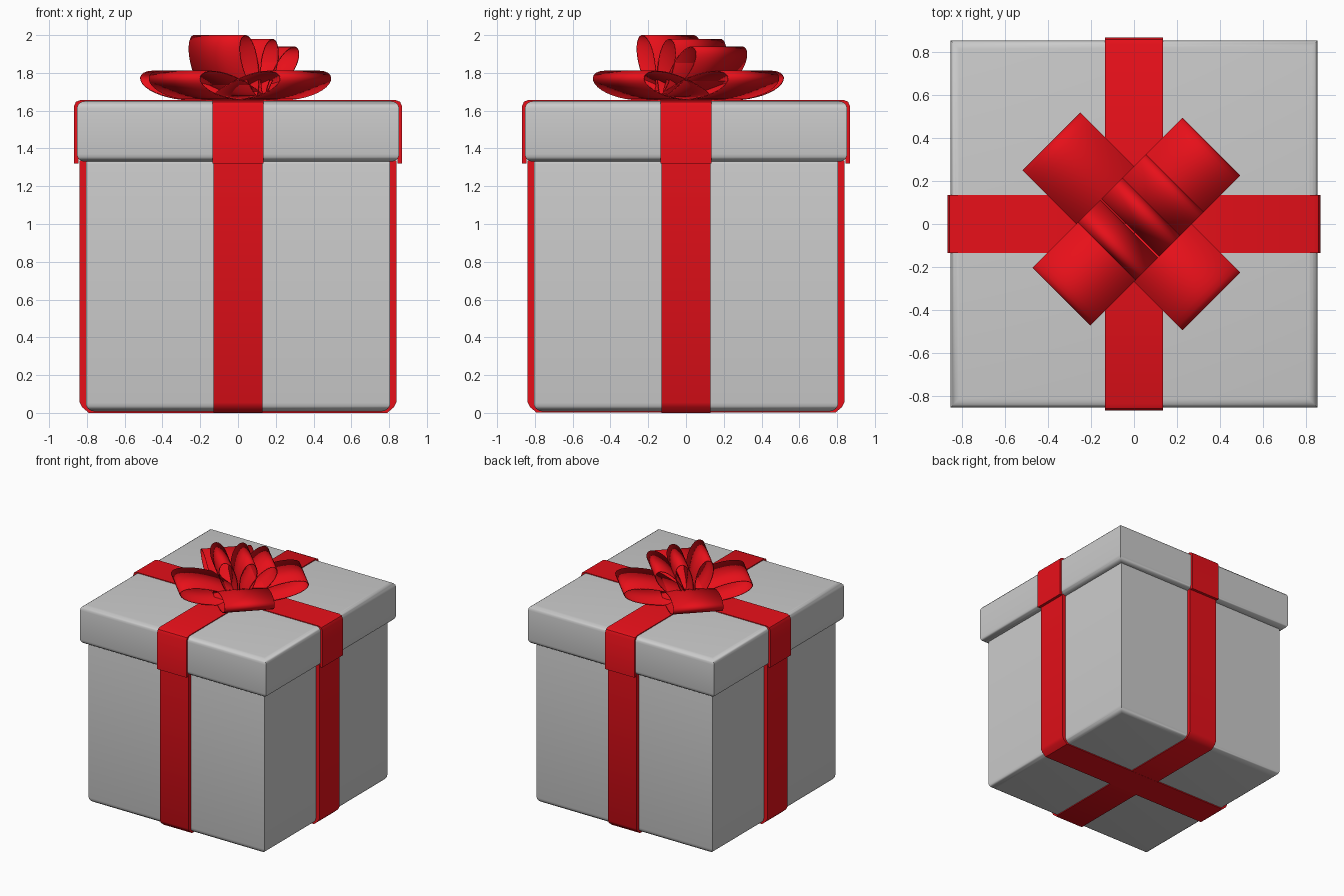
import bpy, bmesh, math
from mathutils import Vector, Matrix

if "Cube" in bpy.data.objects:
    bpy.data.objects.remove(bpy.data.objects["Cube"])

red = bpy.data.materials.new("red_ribbon")
red.diffuse_color = (0.80, 0.005, 0.01, 1)
red.use_nodes = True
red.node_tree.nodes["Principled BSDF"].inputs["Base Color"].default_value = red.diffuse_color


def finish(name, bm, mat=None, angle=40):
    bmesh.ops.recalc_face_normals(bm, faces=bm.faces[:])
    me = bpy.data.meshes.new(name)
    bm.to_mesh(me)
    bm.free()
    ob = bpy.data.objects.new(name, me)
    bpy.context.collection.objects.link(ob)
    if mat:
        me.materials.append(mat)
    bpy.ops.object.select_all(action='DESELECT')
    ob.select_set(True)
    bpy.context.view_layer.objects.active = ob
    bpy.ops.object.shade_smooth_by_angle(angle=math.radians(angle))
    return ob


def soft_box(name, half, z0, z1, bevel):
    # box whose top and bottom rims are rounded, vertical corners nearly crisp
    bm = bmesh.new()
    bmesh.ops.create_cube(bm, size=1, matrix=Matrix.Translation((0, 0, (z0 + z1) / 2))
                          @ Matrix.Diagonal((2 * half, 2 * half, z1 - z0, 1)))
    rims = [e for e in bm.edges if abs(e.verts[0].co.z - e.verts[1].co.z) < 1e-4]
    bmesh.ops.bevel(bm, geom=rims, offset=bevel, segments=4, profile=0.5, affect='EDGES')
    return finish(name, bm, angle=60)


def band(name, outer, inner, half_w, turn):
    # closed strip section (outer and inner x,z paths) extruded across, turned about z
    bm = bmesh.new()
    rot = Matrix.Rotation(turn, 3, 'Z')
    rows = [[[bm.verts.new(rot @ Vector((x, y, z))) for x, z in path]
             for path in (outer, inner)] for y in (-half_w, half_w)]
    (ao, ai), (bo, bi) = rows
    for i in range(len(outer) - 1):
        j = i + 1
        bm.faces.new((ao[i], ao[j], bo[j], bo[i]))
        bm.faces.new((ai[i], ai[j], bi[j], bi[i]))
        bm.faces.new((ao[i], ao[j], ai[j], ai[i]))
        bm.faces.new((bo[i], bo[j], bi[j], bi[i]))
    for i in (0, -1):
        bm.faces.new((ao[i], ai[i], bi[i], bo[i]))
    return finish(name, bm, red)


def mirrored(half_path):
    return half_path + [(-x, z) for x, z in reversed(half_path)]


def bow_loop(name, base, tip, fat, half_w, turn, n=32):
    # teardrop loop in the radial/vertical plane, open at both ends
    bm = bmesh.new()
    rot = Matrix.Rotation(turn, 3, 'Z')
    b, t = Vector(base), Vector(tip)
    axis = t - b
    side = Vector((-axis.y, axis.x)).normalized()
    rings = []
    for i in range(n):
        a = 2 * math.pi * i / n
        p = b + axis * (1 - math.cos(a)) / 2 + side * fat / 2 * math.sin(a) * (0.35 + 0.75 * math.sin(a / 2))
        rings.append([bm.verts.new(rot @ Vector((p.x, y, p.y))) for y in (-half_w, half_w)])
    for i in range(n):
        p, q = rings[i], rings[(i + 1) % n]
        bm.faces.new((p[0], q[0], q[1], p[1]))
    ob = finish(name, bm, red)
    mod = ob.modifiers.new("thickness", 'SOLIDIFY')
    mod.thickness = 0.006
    mod.offset = 0


# box and lid
soft_box("box_body", 0.806, 0.008, 1.36, 0.045)
soft_box("lid", 0.853, 1.33, 1.65, 0.04)

# ribbons wrapped round the box and over the lid
for k, tag in enumerate(("across", "along")):
    e = 0.001 * k
    band("box_ribbon_" + tag,
         mirrored([(-0.838, 1.335), (-0.838, 0.055), (-0.825, 0.03), (-0.79, e)]),
         mirrored([(-0.800, 1.335), (-0.800, 0.06), (-0.790, 0.04), (-0.77, 0.02)]),
         0.131, k * math.pi / 2)
    band("lid_ribbon_" + tag,
         mirrored([(-0.868, 1.32), (-0.868, 1.625), (-0.858, 1.647), (-0.835, 1.656 + e)]),
         mirrored([(-0.845, 1.32), (-0.845, 1.61), (-0.835, 1.625), (-0.82, 1.635)]),
         0.134, k * math.pi / 2)

# four low bow loops on the diagonals
for i, reach in enumerate((0.505, 0.54, 0.475, 0.505)):
    bow_loop("low_loop_%d" % (i + 1), (0.0, 1.672), (reach, 1.775), 0.135, 0.19,
             math.radians(45 + 90 * i))

# three upright loops fanned along one diagonal
for i, (base, tip) in enumerate((((-0.05, 1.68), (-0.145, 1.997)),
                                 ((0.0, 1.68), (0.075, 1.977)),
                                 ((0.02, 1.68), (0.255, 1.928)))):
    bow_loop("upright_loop_%d" % (i + 1), base, tip, 0.13, 0.19, math.radians(45))
